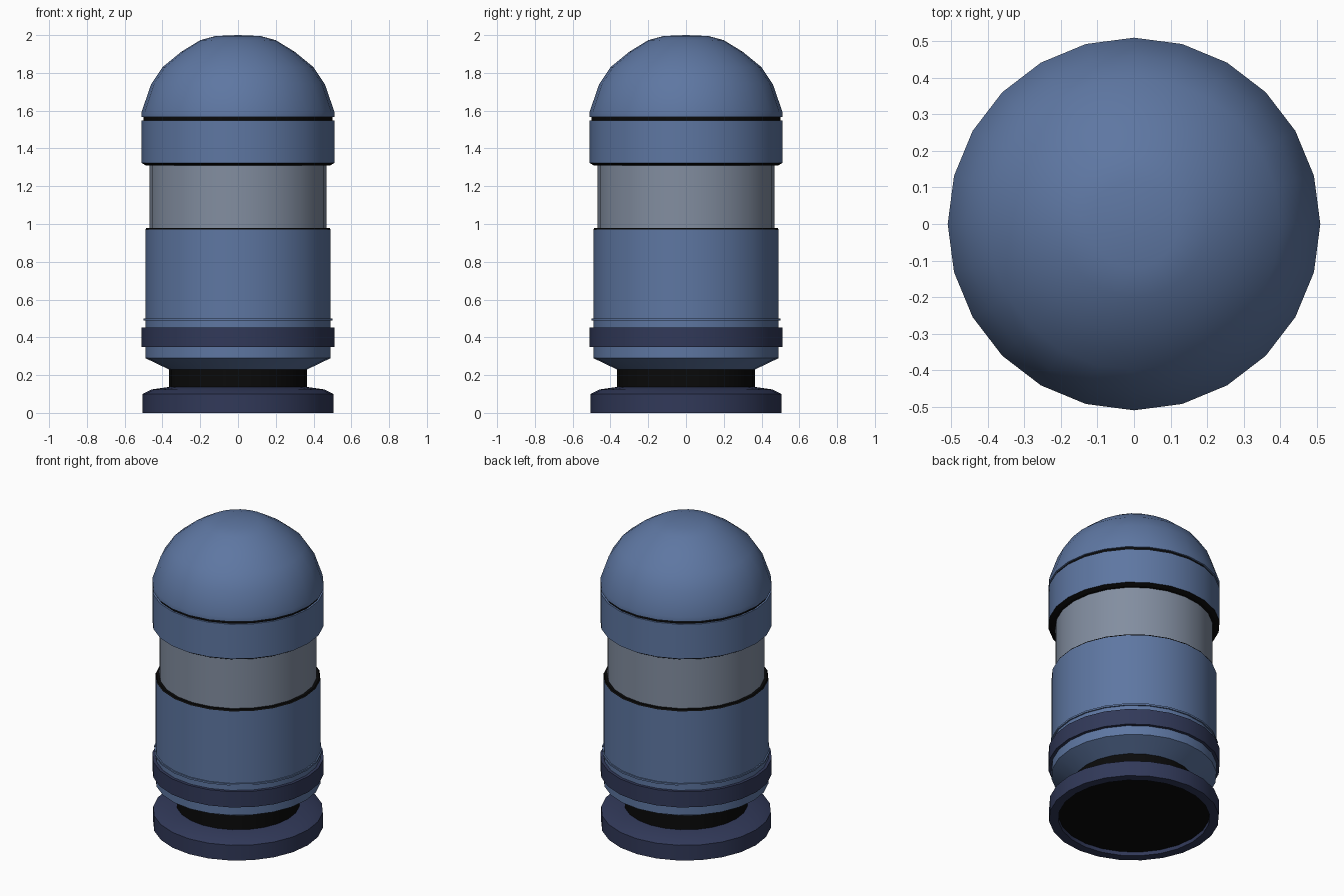
import bpy, bmesh, math

if "Cube" in bpy.data.objects:
    bpy.data.objects.remove(bpy.data.objects["Cube"])

SIDES = 24


def material(name, rgb):
    m = bpy.data.materials.new(name)
    m.diffuse_color = (*rgb, 1)
    m.use_nodes = True
    m.node_tree.nodes["Principled BSDF"].inputs["Base Color"].default_value = m.diffuse_color
    return m


blue = material("steel_blue", (0.112, 0.184, 0.362))
grey = material("light_grey", (0.225, 0.27, 0.352))
navy = material("dark_navy", (0.031, 0.041, 0.100))
black = material("black", (0.003, 0.003, 0.003))


def lathe(name, profile, mat):
    """Spin a (radius, z) profile, listed bottom outside to top, round z."""
    bm = bmesh.new()
    rings = []
    for r, z in profile:
        rings.append([bm.verts.new((r * math.cos(2 * math.pi * i / SIDES),
                                    r * math.sin(2 * math.pi * i / SIDES), z))
                      for i in range(SIDES)] if r > 0 else [bm.verts.new((0, 0, z))] * SIDES)
    for a, b in zip(rings, rings[1:]):
        for i in range(SIDES):
            j = (i + 1) % SIDES
            quad = list(dict.fromkeys((a[i], a[j], b[j], b[i])))
            bm.faces.new(quad)
    me = bpy.data.meshes.new(name)
    bm.to_mesh(me)
    bm.free()
    me.materials.append(mat)
    ob = bpy.data.objects.new(name, me)
    bpy.context.collection.objects.link(ob)
    bpy.ops.object.select_all(action='DESELECT')
    ob.select_set(True)
    bpy.context.view_layer.objects.active = ob
    bpy.ops.object.shade_smooth_by_angle(angle=math.radians(30))
    return ob


# Foot: ring with a shallow recess below, and the dark recess plate
lathe("base_foot", [(0.45, 0.025), (0.45, 0), (0.505, 0), (0.505, 0.10),
                    (0.458, 0.124), (0.366, 0.137)], navy)
lathe("base_recess_plate", [(0, 0.025), (0.45, 0.025)], black)

# Neck and lower body with its bands
lathe("neck", [(0.366, 0.13), (0.366, 0.232)], black)
lathe("lower_body", [(0.366, 0.23), (0.491, 0.29), (0.491, 0.97)], blue)
lathe("lower_band", [(0.49, 0.35), (0.51, 0.35), (0.51, 0.453), (0.49, 0.453)], navy)
lathe("thin_ring", [(0.49, 0.488), (0.499, 0.488), (0.499, 0.499), (0.49, 0.499)], blue)
lathe("lower_seam", [(0.491, 0.97), (0.485, 0.979), (0.467, 0.979)], black)

# Grey middle window section
lathe("middle_section", [(0.468, 0.975), (0.468, 1.32)], grey)

# Upper band, seams and dome
lathe("upper_seam", [(0.467, 1.31), (0.488, 1.31), (0.51, 1.323)], black)
lathe("upper_band", [(0.51, 1.323), (0.51, 1.549), (0.498, 1.549)], blue)
lathe("dome_seam", [(0.499, 1.545), (0.499, 1.57)], black)
lathe("dome", [(0.498, 1.566), (0.51, 1.566), (0.51, 1.595), (0.46, 1.74), (0.40, 1.83),
               (0.30, 1.912), (0.20, 1.973), (0.12, 1.995), (0, 2.0)], blue)
